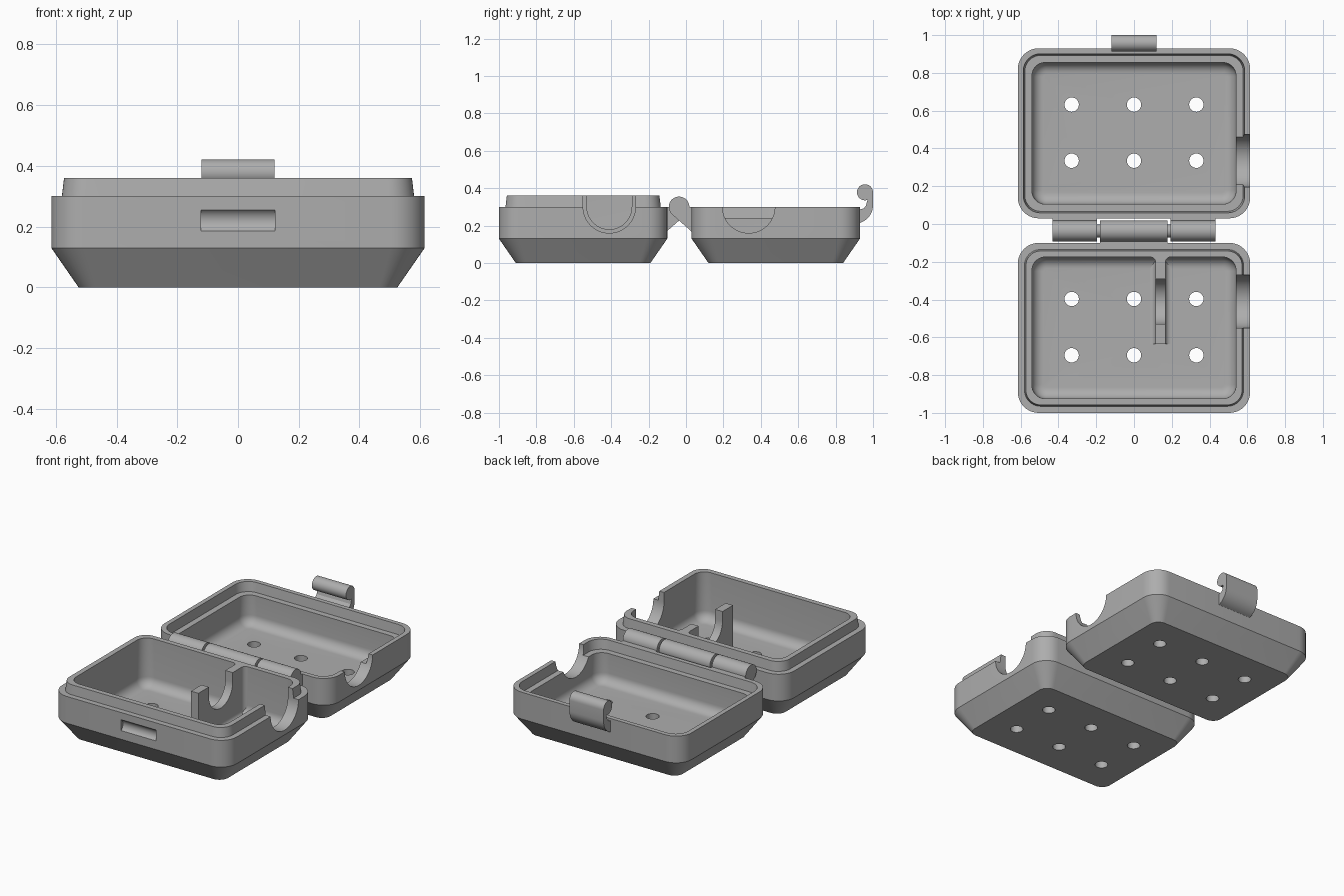
import bpy, bmesh
from math import sin, cos, pi

if "Cube" in bpy.data.objects:
    bpy.data.objects.remove(bpy.data.objects["Cube"])

grey = bpy.data.materials.new("plain grey")
grey.use_nodes = True
grey.diffuse_color = (0.42, 0.42, 0.42, 1)
grey.node_tree.nodes["Principled BSDF"].inputs["Base Color"].default_value = (0.42, 0.42, 0.42, 1)

HX, HY = 0.615, 0.45      # half size of each tray
RIM, FLOOR = 0.30, 0.055
LIP = 0.36


def make(name, bm):
    bmesh.ops.recalc_face_normals(bm, faces=bm.faces)
    mesh = bpy.data.meshes.new(name)
    bm.to_mesh(mesh)
    bm.free()
    mesh.materials.append(grey)
    ob = bpy.data.objects.new(name, mesh)
    bpy.context.collection.objects.link(ob)
    return ob


def activate(ob):
    bpy.ops.object.select_all(action='DESELECT')
    ob.select_set(True)
    bpy.context.view_layer.objects.active = ob


def smooth(ob):
    activate(ob)
    bpy.ops.object.shade_smooth_by_angle(angle=0.5)


def loft(name, rings):
    """Bridge closed rings of points and cap both ends."""
    bm = bmesh.new()
    loops = [[bm.verts.new(p) for p in ring] for ring in rings]
    for a, b in zip(loops, loops[1:]):
        for i in range(len(a)):
            j = (i + 1) % len(a)
            bm.faces.new((a[i], a[j], b[j], b[i]))
    bm.faces.new(loops[0])
    bm.faces.new(loops[-1])
    return make(name, bm)


def prism(name, profile, axis, lo, hi):
    """Extrude a 2D profile along x, y or z."""
    place = {'x': lambda u, v, t: (t, u, v),
             'y': lambda u, v, t: (u, t, v),
             'z': lambda u, v, t: (u, v, t)}[axis]
    return loft(name, [[place(u, v, t) for u, v in profile] for t in (lo, hi)])


def arc(cu, cv, r, start, end, n=20):
    angles = [start + (end - start) * i / n for i in range(n + 1)]
    return [(cu + r * cos(a), cv + r * sin(a)) for a in angles]


def circle(cu, cv, r, n=32):
    return arc(cu, cv, r, 0, 2 * pi, n)[:-1]


def rounded_ring(cy, inset, z, r):
    hx, hy = HX - inset, HY - inset
    pts = []
    for k, (sx, sy) in enumerate(((1, 1), (-1, 1), (-1, -1), (1, -1))):
        corner = arc(sx * (hx - r), cy + sy * (hy - r), r, k * pi / 2, (k + 1) * pi / 2, 10)
        pts += [(x, y, z) for x, y in corner]
    return pts


def cut(ob, cutter):
    mod = ob.modifiers.new("cut", 'BOOLEAN')
    mod.operation = 'DIFFERENCE'
    mod.solver = 'EXACT'
    mod.object = cutter
    activate(ob)
    bpy.ops.object.modifier_apply(modifier=mod.name)
    bpy.data.objects.remove(cutter)


def tray(name, cy, edge, hole_rows, notch_y):
    # outer shell, rim detail, straight inner wall, rounded floor edge
    steps = [(0.09, 0, 0.06), (0, 0.13, 0.11), (0, RIM, 0.11)] + edge
    for inset, z in arc(0.135, FLOOR + 0.06, 0.06, pi, 1.5 * pi, 8):
        steps.append((inset, z, max(0.02, 0.135 - inset + 0.015)))
    ob = loft(name, [rounded_ring(cy, i, z, r) for i, z, r in steps])
    # drain holes
    for x in (-0.33, 0, 0.33):
        for y in hole_rows:
            cut(ob, prism("hole_cutter", circle(x, y, 0.038), 'z', -0.1, 0.15))
    # round outlet in the left wall
    notch = arc(notch_y, RIM, 0.14, pi, 2 * pi, 32)
    notch += [(notch_y + 0.14, 0.5), (notch_y - 0.14, 0.5)]
    cut(ob, prism("outlet_cutter", notch, 'x', 0.5, 0.7))
    return ob


# Base with raised lip, and lid with matching recess
base = tray("base_tray", -0.55, [(0.035, RIM, 0.085), (0.042, LIP, 0.08), (0.075, LIP, 0.07)],
            (-0.397, -0.695), -0.41)
lid = tray("lid_tray", 0.48, [(0.029, RIM, 0.09), (0.037, 0.24, 0.085), (0.075, 0.24, 0.07)],
           (0.335, 0.632), 0.335)

# Latch groove in the front of the base
cut(base, prism("groove_cutter", circle(-1.025, 0.22, 0.043), 'x', -0.122, 0.122))
smooth(base)
smooth(lid)

# Cradle with U-shaped seat, joined to the hinge-side wall
CX, SEAT_Y = 0.14, -0.41
low = FLOOR - 0.01
seat = arc(SEAT_Y, RIM, 0.12, pi, 2 * pi, 28)
profile = [(-0.635, low), (-0.635, LIP), (SEAT_Y - 0.12, LIP)] + seat
profile += [(SEAT_Y + 0.12, LIP), (-0.165, LIP), (-0.165, low)]
smooth(prism("cradle", profile, 'x', CX - 0.026, CX + 0.026))


def flare(cu, cv, direction):
    """Concave fillet outline on both sides of the cradle."""
    side = arc(0.026 + 0.028, 0.028, 0.028, pi, 1.5 * pi, 6)
    right = [(cu + u, cv + direction * v) for u, v in side]
    left = [(cu - u, cv + direction * v) for u, v in reversed(side)]
    foot = cv - direction * 0.012
    return right + [(cu + 0.054, foot), (cu - 0.054, foot)] + left


smooth(prism("cradle_foot", flare(CX, FLOOR, 1), 'y', -0.635, -0.2))
smooth(prism("cradle_wall_fillet", flare(CX, -0.175, -1), 'z', low, LIP))

# Hinge knuckles: centre one on the base, outer pair on the lid
HY0, HR = -0.037, 0.055


def knuckle(name, side, lo, hi):
    round_part = arc(0, 0, HR, -pi / 4, pi, 24)
    pts = round_part + [(-HR - 0.012, 0), (-HR - 0.012, -0.132)]
    smooth(prism(name, [(HY0 + side * u, RIM + v) for u, v in pts], 'x', lo, hi))


knuckle("hinge_centre", 1, -0.18, 0.177)
knuckle("hinge_left", -1, 0.192, 0.432)
knuckle("hinge_right", -1, -0.432, -0.195)
smooth(prism("hinge_pin", circle(HY0, RIM, 0.035), 'x', -0.3, 0.3))

# Latch: curved arm with a round bead on top
arm = arc(0.9, 0.31, 0.1, -1.25, 0, 10) + arc(0.957, 0.378, 0.043, 0, 1.6 * pi, 24)
arm += [(0.967, 0.325), (0.962, 0.305), (0.95, 0.292), (0.925, 0.285), (0.925, 0.205)]
smooth(prism("latch", arm, 'x', -0.12, 0.12))
